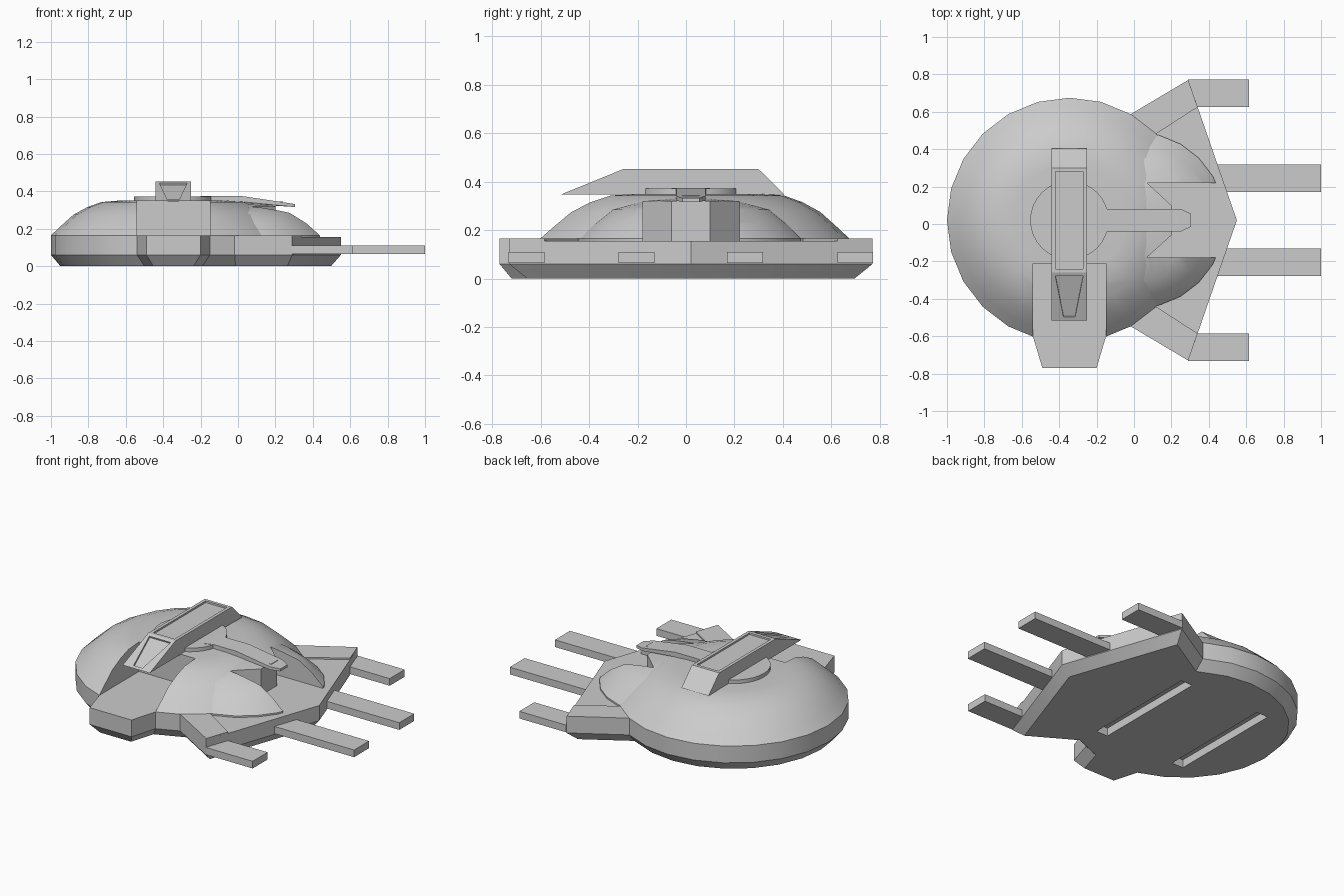
import bpy, bmesh, math
from mathutils import Vector

cube = bpy.data.objects.get("Cube")
if cube:
    bpy.data.objects.remove(cube, do_unlink=True)

CX, CY, R = -0.345, 0.02, 0.655      # main disc centre and radius
DECK, RIM = 0.155, 0.165

grey = bpy.data.materials.new("hull_grey")
grey.use_nodes = True
grey.diffuse_color = (0.6, 0.6, 0.6, 1)
grey.node_tree.nodes["Principled BSDF"].inputs["Base Color"].default_value = (0.6, 0.6, 0.6, 1)


def finish(name, bm):
    bmesh.ops.recalc_face_normals(bm, faces=bm.faces)
    mesh = bpy.data.meshes.new(name)
    bm.to_mesh(mesh)
    bm.free()
    mesh.materials.append(grey)
    obj = bpy.data.objects.new(name, mesh)
    bpy.context.collection.objects.link(obj)
    return obj


def loft(name, rings):
    """Skin a stack of equal-length point rings and cap both ends."""
    bm = bmesh.new()
    rows = [[bm.verts.new(p) for p in ring] for ring in rings]
    for a, b in zip(rows, rows[1:]):
        for i in range(len(a)):
            j = (i + 1) % len(a)
            bm.faces.new((a[i], a[j], b[j], b[i]))
    bm.faces.new(rows[0][::-1])
    bm.faces.new(rows[-1])
    return finish(name, bm)


def prism(name, pts, z0, z1):
    return loft(name, [[(x, y, z) for x, y in pts] for z in (z0, z1)])


def box(name, x0, x1, y0, y1, z0, z1):
    return prism(name, [(x0, y0), (x1, y0), (x1, y1), (x0, y1)], z0, z1)


def circle(cx, cy, r, n=24):
    return [(cx + r * math.cos(2 * math.pi * i / n), cy + r * math.sin(2 * math.pi * i / n))
            for i in range(n)]


def lathe(name, cx, cy, profile):
    return loft(name, [[(x, y, z) for x, y in circle(cx, cy, r)] for r, z in profile])


def shrink(pts, d):
    """Offset a counter-clockwise outline inward with mitred corners."""
    out = []
    for i, p in enumerate(pts):
        p, a, b = Vector(p), Vector(pts[i - 1]), Vector(pts[(i + 1) % len(pts)])
        e, f = (p - a).normalized(), (b - p).normalized()
        n, m = Vector((-e.y, e.x)), Vector((-f.y, f.x))
        q = p + (n + m) * d / (1 + n.dot(m))
        out.append((q.x, q.y))
    return out


def cut(obj, cutter):
    mod = obj.modifiers.new("cut", "BOOLEAN")
    mod.operation, mod.solver, mod.object = "DIFFERENCE", "EXACT", cutter
    bpy.context.view_layer.objects.active = obj
    bpy.ops.object.modifier_apply(modifier=mod.name)


def recess(obj, test, width, depth, taper=1.0):
    """Sink a panel into every face that passes the test."""
    bm = bmesh.new()
    bm.from_mesh(obj.data)
    bm.normal_update()
    for face in [f for f in bm.faces if test(f)]:
        bmesh.ops.inset_region(bm, faces=[face], thickness=width)
        low = sorted(face.verts, key=lambda v: v.co.z)[:2]
        mid = sum(v.co.x for v in low) / 2
        for v in low:
            v.co.x = mid + (v.co.x - mid) * taper
        bmesh.ops.inset_region(bm, faces=[face], thickness=0.001, depth=-depth)
    bm.to_mesh(obj.data)
    bm.free()


def smooth(obj):
    bpy.ops.object.select_all(action="DESELECT")
    obj.select_set(True)
    bpy.context.view_layer.objects.active = obj
    bpy.ops.object.shade_smooth_by_angle(angle=math.radians(32))


def flip(pts):
    return [(x, 2 * CY - y) for x, y in reversed(pts)]


# Lower hull: disc, front block and swept wedge in one outline
disc = circle(CX, CY, R)
block = [(-0.54, -0.602), (-0.49, -0.77), (-0.2, -0.77), (-0.15, -0.602)]
outline = disc[4:17] + block + [disc[20], (0.29, -0.73), (0.55, CY), (0.29, 0.77)]
foot = shrink(outline, 0.05)
hull = loft("lower_hull", [[(x, y, 0) for x, y in foot],
                           [(x, y, 0.06) for x, y in outline],
                           [(x, y, DECK) for x, y in outline]])
# Underside slots
for x in (-0.62, -0.06):
    slot = box("slot_cutter", x - 0.04, x + 0.04, CY - 0.375, CY + 0.375, -0.1, 0.05)
    cut(hull, slot)
    bpy.data.objects.remove(slot, do_unlink=True)
smooth(hull)

# Raised deck plates
prism("front_deck", [(-0.54, -0.21)] + block + [(-0.15, -0.21)], DECK - 0.005, RIM)
wing = [(0.115, 0.48), (0.34, 0.625), (0.29, 0.77), disc[4]]
prism("left_wing_plate", wing, DECK - 0.005, RIM)
prism("right_wing_plate", flip(wing), DECK - 0.005, RIM)

# Domes
main = lathe("main_dome", CX, CY, [(R, DECK), (R, RIM), (0.605, 0.212), (0.535, 0.275),
                                   (0.46, 0.316), (0.385, 0.343), (0.3, 0.35)])
small = lathe("side_dome", 0.015, CY, [(0.47, DECK), (0.47, RIM), (0.405, 0.227), (0.33, 0.285),
                                       (0.2, 0.32), (0.1, 0.33)])
# Bays cut through the domes
side_bay = prism("side_bay_cutter", [(0.07, 0.22), (0.2, 0.1), (0.2, -0.06), (0.07, -0.178),
                                     (0.7, -0.178), (0.7, 0.22)], 0.1, 0.6)
front_bay = box("front_bay_cutter", -0.54, -0.15, -0.9, -0.21, 0.1, 0.6)
for dome in (main, small):
    for bay in (side_bay, front_bay):
        cut(dome, bay)
    smooth(dome)
for bay in (side_bay, front_bay):
    bpy.data.objects.remove(bay, do_unlink=True)

# Turret ring
smooth(prism("turret_ring", circle(CX, CY, 0.21, 32), 0.34, 0.373))

# Arm, dipping toward its tip
arm_plan = [(-0.2, -0.06), (-0.14, -0.04), (0.02, -0.04), (0.25, -0.04), (0.305, -0.015)]
arm_plan += flip(arm_plan)
arm = loft("turret_arm", [[(x, y, z - max(0, x - 0.02) * s) for x, y in arm_plan]
                          for z, s in ((0.345, 0.1), (0.375, 0.15))])
smooth(arm)
box("arm_tip_plate", 0.1, 0.24, -0.015, 0.055, 0.335, 0.345)

# Bridge with sunken panels
side = [(-0.515, 0.348), (0.405, 0.348), (0.3, 0.452), (-0.26, 0.452)]
bridge = loft("bridge", [[(x, y, z) for y, z in side] for x in (-0.44, -0.252)])
recess(bridge, lambda f: f.normal.z > 0.95, 0.028, 0.01)
recess(bridge, lambda f: f.normal.z > 0.5 and f.normal.y < -0.2, 0.028, 0.01, 0.42)

# Side prongs
for label, x0, x1, y0 in (("outer", 0.29, 0.615, 0.605), ("inner", 0.35, 1.0, 0.15)):
    box("left_" + label + "_prong", x0, x1, CY + y0, CY + y0 + 0.148, 0.065, 0.11)
    box("right_" + label + "_prong", x0, x1, CY - y0 - 0.148, CY - y0, 0.065, 0.11)
